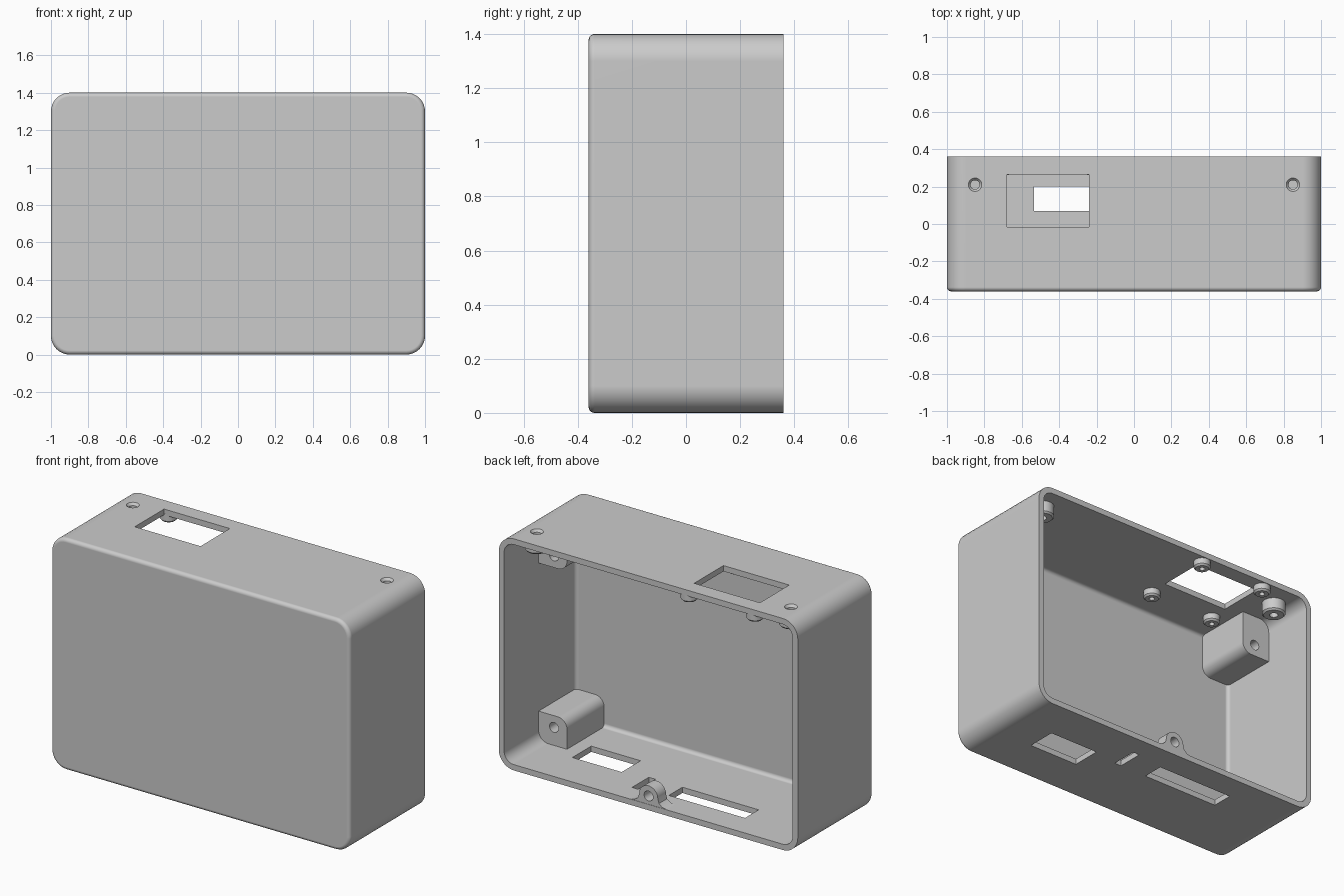
import bpy, bmesh
from math import sin, cos, pi, radians

if "Cube" in bpy.data.objects:
    bpy.data.objects.remove(bpy.data.objects["Cube"])

W, H, D, T = 1.0, 1.4, 0.36, 0.035      # half width, height, half depth, wall
IX, TOP, FRONT = W - T, H - T, T - D    # inner wall positions

grey = bpy.data.materials.new("plain_grey")
grey.use_nodes = True
grey.diffuse_color = (0.6, 0.6, 0.6, 1)
grey.node_tree.nodes["Principled BSDF"].inputs["Base Color"].default_value = (0.6, 0.6, 0.6, 1)


def loft(name, rings, closed=False):
    """Skin matching rings of points, capping the ends unless closed."""
    bm = bmesh.new()
    loops = [[bm.verts.new(p) for p in ring] for ring in rings]
    n = len(loops[0])
    pairs = list(zip(loops, loops[1:])) + ([(loops[-1], loops[0])] if closed else [])
    for a, b in pairs:
        for i in range(n):
            j = (i + 1) % n
            bm.faces.new((a[i], a[j], b[j], b[i]))
    if not closed:
        bm.faces.new(loops[0])
        bm.faces.new(loops[-1])
    bmesh.ops.recalc_face_normals(bm, faces=bm.faces)
    mesh = bpy.data.meshes.new(name)
    bm.to_mesh(mesh)
    bm.free()
    mesh.materials.append(grey)
    obj = bpy.data.objects.new(name, mesh)
    bpy.context.collection.objects.link(obj)
    return obj


def rounded(x0, x1, z0, z1, radii, seg=8):
    """Rectangle outline; radii run from the upper right corner anticlockwise."""
    pts = []
    for k, (x, z) in enumerate(((x1, z1), (x0, z1), (x0, z0), (x1, z0))):
        r = radii[k]
        if r == 0:
            pts.append((x, z))
            continue
        cx, cz = x + (r if x == x0 else -r), z + (r if z == z0 else -r)
        for i in range(seg + 1):
            a = pi / 2 * (k + i / seg)
            pts.append((cx + r * cos(a), cz + r * sin(a)))
    return pts


def prism(name, outline, y0, y1):
    return loft(name, [[(x, y, z) for x, z in outline] for y in (y0, y1)])


def tub(name, gap, radius, y0, y1, fillet=0.022, seg=5):
    """Rounded block with a filleted front edge, inset by gap."""
    steps = [pi / 2 * i / seg for i in range(seg + 1)]
    levels = [(fillet * (1 - sin(a)), y0 + fillet * (1 - cos(a))) for a in steps] + [(0, y1)]
    rings = []
    for d, y in levels:
        e = gap + d
        rings.append([(x, y, z) for x, z in
                      rounded(e - W, W - e, e, H - e, [radius - d] * 4)])
    return loft(name, rings)


def revolve(name, profile, x, y, closed=False, sides=32):
    """Turn (radius, z) points around a vertical axis."""
    turn = [2 * pi * i / sides for i in range(sides)]
    return loft(name, [[(x + r * cos(a), y + r * sin(a), z) for a in turn]
                       for r, z in profile], closed)


def drill(x, z, r, y0, y1, sides=32):
    turn = [2 * pi * i / sides for i in range(sides)]
    return prism("drill_cutter", [(x + r * cos(a), z + r * sin(a)) for a in turn], y0, y1)


def cut(obj, cutters):
    bpy.context.view_layer.objects.active = obj
    for c in cutters:
        c.hide_render = True
        mod = obj.modifiers.new("cut", 'BOOLEAN')
        mod.operation, mod.solver, mod.object = 'DIFFERENCE', 'EXACT', c
        bpy.ops.object.modifier_apply(modifier=mod.name)
        bpy.data.objects.remove(c)


def finish(obj):
    bpy.ops.object.select_all(action='DESELECT')
    obj.select_set(True)
    bpy.context.view_layer.objects.active = obj
    bpy.ops.object.shade_smooth_by_angle(angle=radians(30))
    obj.modifiers.new("even_normals", 'WEIGHTED_NORMAL').keep_sharp = True


parts = []

# Open-backed case with its cavity
shell = tub("case_shell", 0, 0.1, -D, D)
cutters = [tub("cavity_cutter", T, 0.1 - T, FRONT, D + 0.1)]

# Rectangular ports: x range, y range, wall height
ports = [(-0.68, -0.24, -0.015, 0.265, TOP),
         (0.36, 0.69, -0.08, 0.1, 0),
         (0.155, 0.2, 0.07, 0.23, 0),
         (-0.535, -0.025, 0.07, 0.2, 0)]
for x0, x1, y0, y1, z in ports:
    outline = rounded(x0, x1, z - 0.02, z + T + 0.02, [0] * 4)
    cutters.append(prism("port_cutter", outline, y0, y1))

# Countersunk screw holes in the top
SX, SY = 0.85, 0.21
for s in (-1, 1):
    cutters.append(revolve("screw_cutter", [(0.024, TOP - 0.05), (0.024, H - 0.015),
                                            (0.036, H), (0.036, H + 0.05)], s * SX, SY))
cut(shell, cutters)
parts.append(shell)


def boss(name, x, y, r, hole, drop):
    low = TOP - drop
    profile = [(hole, TOP + 0.008), (r, TOP + 0.008), (r, low + 0.01),
               (r - 0.01, low), (hole, low)]
    return revolve(name, profile, x, y, closed=True)


# Hollow bosses below the top: two for screws, four around the top port
for s, side in ((-1, "right"), (1, "left")):
    parts.append(boss("screw_boss_" + side, s * SX, SY, 0.067, 0.024, 0.075))
for i, (x, y) in enumerate([(x, y) for x in (-0.68, -0.24) for y in (-0.13, 0.31)]):
    parts.append(boss(f"board_boss_{i + 1}", x, y, 0.048, 0.016, 0.045))

# Screw posts in the four corners, one inner edge of each rounded
E = 0.008
for s, side in ((-1, "right"), (1, "left")):
    for level, z0, z1, hz in (("lower", T - E, 0.215, 0.144), ("upper", 1.11, TOP + E, 1.18)):
        up = level == "upper"
        radii = [0.07, 0, 0.06, 0] if up else [0, 0.06, 0, 0.07]
        outline = [(s * x, z) for x, z in rounded(0.775, IX + E, z0, z1, radii)]
        post = prism(f"{level}_post_{side}", outline, FRONT - E, 0.03)
        cut(post, [drill(s * 0.862, hz, 0.03, -0.2, 0.1)])
        parts.append(post)

# Arched screw tab at the middle of the lower rim
half = [(0.12, T - E), (0.12, T), (0.09, 0.042), (0.07, 0.058)]
arc = [(0.062 * cos(a), 0.085 + 0.062 * sin(a))
       for a in [pi * i / 20 for i in range(21)]]
tab = prism("lower_screw_tab", half + arc + [(-x, z) for x, z in reversed(half)], 0.28, D - 0.002)
cut(tab, [drill(0, 0.085, 0.03, 0.2, 0.5)])
parts.append(tab)

for part in parts:
    finish(part)
